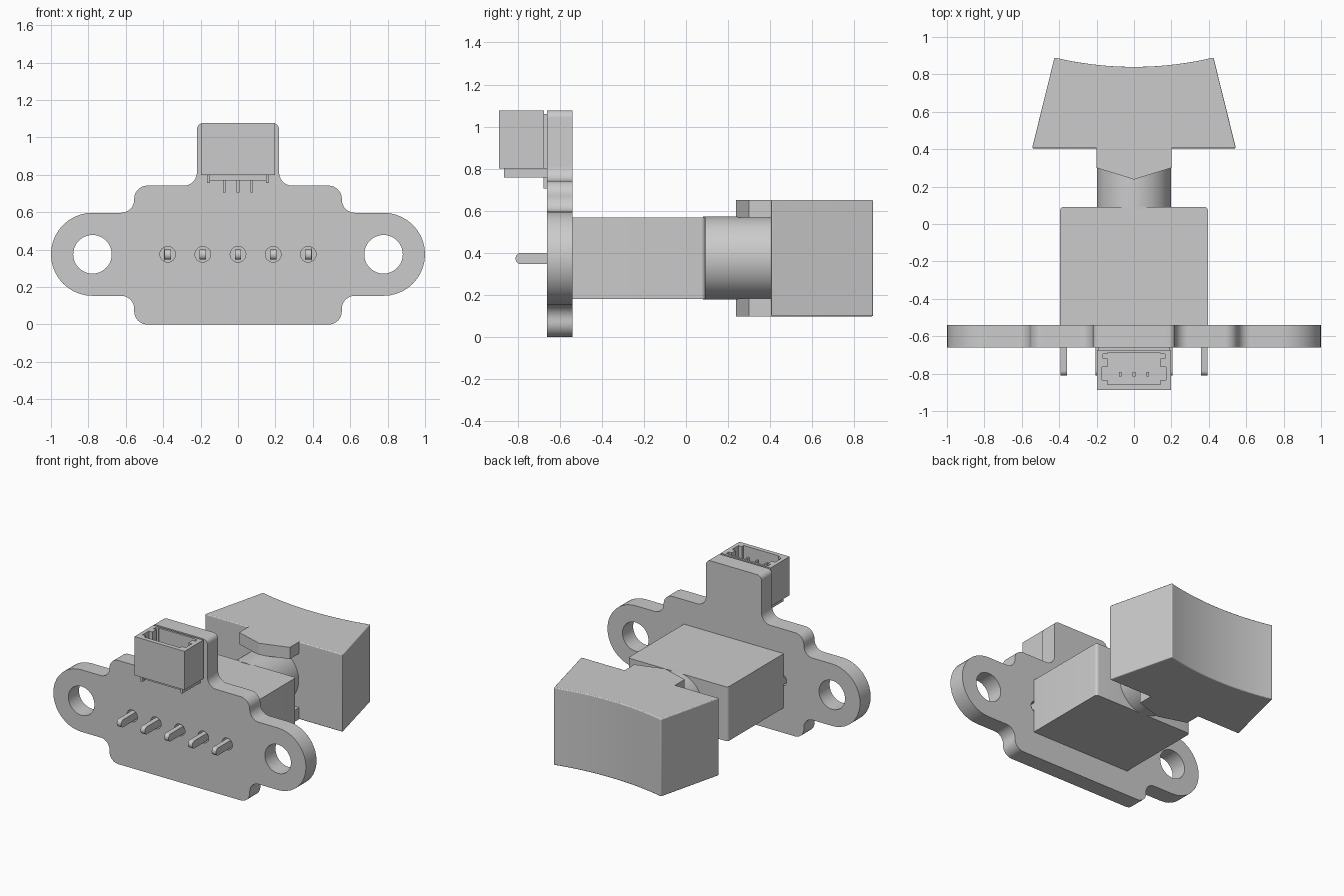
import bpy, bmesh, math
from mathutils import Vector

cube = bpy.data.objects.get("Cube")
if cube:
    bpy.data.objects.remove(cube, do_unlink=True)

grey = bpy.data.materials.new("plain_grey")
grey.use_nodes = True
grey.diffuse_color = (0.6, 0.6, 0.6, 1)
grey.node_tree.nodes["Principled BSDF"].inputs["Base Color"].default_value = (0.6, 0.6, 0.6, 1)


def activate(ob):
    bpy.ops.object.select_all(action='DESELECT')
    ob.select_set(True)
    bpy.context.view_layer.objects.active = ob


def prism(name, outline, low, high, axis):
    """Extrude a 2D outline along 'y' (outline in x,z) or 'z' (outline in x,y)."""
    bm = bmesh.new()
    place = (lambda a, b, d: (a, d, b)) if axis == 'y' else (lambda a, b, d: (a, b, d))
    face = bm.faces.new([bm.verts.new(place(a, b, low)) for a, b in outline])
    moved = bmesh.ops.extrude_face_region(bm, geom=[face])["geom"]
    bmesh.ops.translate(bm, vec=place(0, 0, high - low),
                        verts=[v for v in moved if isinstance(v, bmesh.types.BMVert)])
    bmesh.ops.recalc_face_normals(bm, faces=bm.faces)
    mesh = bpy.data.meshes.new(name)
    bm.to_mesh(mesh)
    bm.free()
    mesh.materials.append(grey)
    ob = bpy.data.objects.new(name, mesh)
    bpy.context.collection.objects.link(ob)
    return ob


def box(name, x0, x1, y0, y1, z0, z1):
    return prism(name, [(x0, y0), (x1, y0), (x1, y1), (x0, y1)], z0, z1, 'z')


def disc(name, x, z, r, y0, y1, n=48):
    ring = [(x + r * math.cos(math.tau * i / n), z + r * math.sin(math.tau * i / n)) for i in range(n)]
    return prism(name, ring, y0, y1, 'y')


def rounded(corners, steps=10):
    """Turn (a, b, radius) right-angle corners into an outline with arcs."""
    out = []
    for i, (a, b, r) in enumerate(corners):
        p = Vector((a, b))
        if r == 0:
            out.append((a, b))
            continue
        u = (Vector(corners[i - 1][:2]) - p).normalized()
        v = (Vector(corners[(i + 1) % len(corners)][:2]) - p).normalized()
        for k in range(steps + 1):
            t = k / steps * math.pi / 2
            q = p + r * (u * (1 - math.sin(t)) + v * (1 - math.cos(t)))
            out.append((q.x, q.y))
    return out


def cut(ob, cutter):
    mod = ob.modifiers.new("cut", 'BOOLEAN')
    mod.operation = 'DIFFERENCE'
    mod.solver = 'EXACT'
    mod.object = cutter
    activate(ob)
    bpy.ops.object.modifier_apply(modifier=mod.name)
    bpy.data.objects.remove(cutter, do_unlink=True)


def soften(ob, width):
    mod = ob.modifiers.new("soft_edges", 'BEVEL')
    mod.width = width
    mod.segments = 3


def smooth(ob):
    activate(ob)
    bpy.ops.object.shade_smooth_by_angle(angle=math.radians(30))


MID = 0.375
BACK, FACE = -0.54, -0.66
PINS = [i * 0.188 for i in range(-2, 3)]

# Mounting plate with two lugs and a tower for the socket
right_half = [(0.555, 0, 0.07), (0.555, 0.153, 0.07), (1, 0.153, 0.222), (1, 0.597, 0.222),
              (0.555, 0.597, 0.07), (0.555, 0.742, 0.07), (0.22, 0.742, 0.07), (0.22, 1.077, 0.035)]
corners = right_half + [(-x, z, r) for x, z, r in reversed(right_half)]
plate = prism("mounting_plate", rounded(corners), FACE, BACK, 'y')
for x in (-0.778, 0.778):
    cut(plate, disc("lug_hole", x, MID, 0.103, -0.8, -0.4))
for x in PINS:
    cut(plate, disc("pin_hole", x, MID, 0.042, -0.8, -0.4, 24))
smooth(plate)

# Solder pins with rounded tips
for i, x in enumerate(PINS):
    pin = box(f"solder_pin_{i + 1}", x - 0.017, x + 0.017, -0.81, -0.53, 0.346, 0.4)
    bm = bmesh.new()
    bm.from_mesh(pin.data)
    tips = [e for e in bm.edges if all(v.co.y < -0.8 for v in e.verts)
            and abs(e.verts[0].co.x - e.verts[1].co.x) > 0.01]
    bmesh.ops.bevel(bm, geom=tips, offset=0.025, segments=5, profile=0.5, affect='EDGES')
    bm.to_mesh(pin.data)
    bm.free()
    smooth(pin)

# Switch body and its round shaft
body_outline = rounded([(-0.395, BACK, 0), (0.395, BACK, 0), (0.395, 0.092, 0.02), (-0.395, 0.092, 0.02)], 5)
smooth(prism("switch_body", body_outline, 0.18, 0.568, 'z'))
smooth(disc("round_shaft", 0, MID, 0.197, 0.08, 0.42, 64))

# Flared button with a hollowed rear face
W, SAG = 0.425, 0.05
radius = (W * W + SAG * SAG) / (2 * SAG)
half_angle = math.asin(W / radius)
hollow = []
for i in range(25):
    t = half_angle * (1 - i / 12)
    hollow.append((radius * math.sin(t), 0.84 + radius * (1 - math.cos(t))))
button = prism("button", [(-0.545, 0.405), (0.545, 0.405)] + hollow, 0.098, 0.652, 'z')
soften(button, 0.006)
smooth(button)

# Pointed guide tabs above and below the shaft
for name, z0, z1 in (("lower_tab", 0.098, 0.182), ("upper_tab", 0.568, 0.652)):
    prism(name, [(-0.2, 0.42), (-0.2, 0.3), (0, 0.238), (0.2, 0.3), (0.2, 0.42)], z0, z1, 'z')

# Socket housing, open at the top with side slots
socket = box("socket_housing", -0.198, 0.198, -0.888, -0.675, 0.8, 1.077)
cut(socket, box("cavity", -0.143, 0.143, -0.857, -0.69, 0.85, 1.2))
cut(socket, box("side_slots", -0.17, 0.17, -0.835, -0.765, 0.85, 1.2))
cut(socket, box("rear_slots", -0.165, 0.165, -0.72, -0.695, 0.85, 1.2))
box("socket_back", -0.19, 0.19, -0.68, FACE, 0.8, 1.06)
for i, side in enumerate((-1, 1)):
    xs = sorted((side * 0.15, side * 0.165))
    box(f"socket_foot_{i + 1}", *xs, -0.865, FACE, 0.757, 0.81)
box("socket_base", -0.15, 0.15, -0.85, -0.69, 0.77, 0.81)

# Socket contacts and their leads
for i in range(3):
    x = (i - 1) * 0.074
    box(f"contact_{i + 1}", x - 0.007, x + 0.007, -0.815, -0.79, 0.84, 1.03)
    box(f"lead_{i + 1}", x - 0.007, x + 0.007, -0.678, FACE, 0.705, 0.81)
